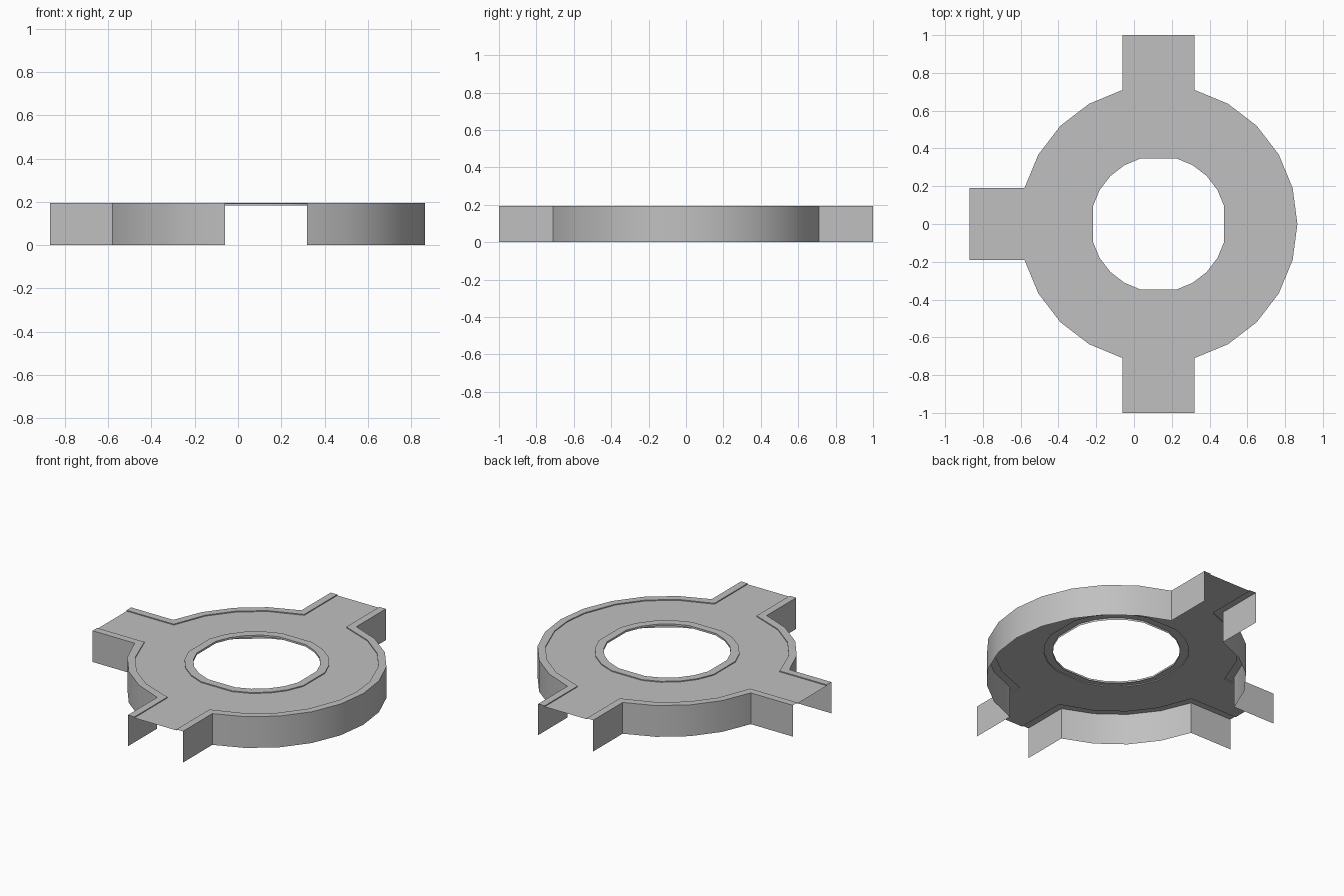
import bpy, bmesh, math

cube = bpy.data.objects.get("Cube")
if cube:
    bpy.data.objects.remove(cube, do_unlink=True)

CX = 0.13                 # centre of the ring
TOP, ROAD = 0.195, 0.189  # kerb top and road surface
STEP = math.radians(15)
ARMS = {1: 1.0, 2: 1.0, 3: 1.0}  # quarter turn -> reach of each arm
ARMS[2] = 0.87 + CX

grey = bpy.data.materials.new("concrete grey")
grey.use_nodes = True
colour = (0.53, 0.53, 0.53, 1)
grey.diffuse_color = colour
grey.node_tree.nodes["Principled BSDF"].inputs["Base Color"].default_value = colour


def polar(r, a):
    return (CX + r * math.cos(a), r * math.sin(a))


def turned(u, v, quarter):
    """Point u along and v across the arm at the given quarter turn."""
    c, s = [(1, 0), (0, 1), (-1, 0), (0, -1)][quarter]
    return (CX + u * c - v * s, u * s + v * c)


def outline(r, half):
    """Circle with three straight arms, counter-clockwise."""
    pts = []
    joint = math.sqrt(r * r - half * half)
    for q in range(4):
        if q in ARMS:
            pts += [turned(joint, -half, q), turned(ARMS[q], -half, q),
                    turned(ARMS[q], half, q), turned(joint, half, q)]
        else:
            pts += [turned(joint, -half, q), turned(r, 0, q),
                    turned(r, 0, q), turned(joint, half, q)]
        pts += [polar(r, q * math.pi / 2 + k * STEP) for k in (2, 3, 4)]
    return pts


def ring(r):
    """Loop for the centre hole, with points matching the outline."""
    pts = []
    for q in range(4):
        a = q * math.pi / 2
        lo, hi = polar(r, a - STEP), polar(r, a + STEP)
        mid = turned(r * math.cos(STEP), 0, q)
        pts += [lo, lo, hi, hi] if q in ARMS else [lo, mid, mid, hi]
        pts += [polar(r, a + k * STEP) for k in (2, 3, 4)]
    return pts


def loft(name, loops, open_ends=False):
    """Skin neighbouring loops; open_ends leaves the arm mouths free."""
    bm = bmesh.new()
    rows = [[bm.verts.new((x, y, z)) for x, y in pts] for pts, z in loops]
    n = len(rows[0])
    for a, b in zip(rows, rows[1:]):
        for i in range(n):
            if open_ends and i % 7 == 1:
                continue
            j = (i + 1) % n
            bm.faces.new((a[i], a[j], b[j], b[i]))
    bmesh.ops.remove_doubles(bm, verts=bm.verts, dist=0.0005)
    mesh = bpy.data.meshes.new(name)
    bm.to_mesh(mesh)
    bm.free()
    mesh.materials.append(grey)
    obj = bpy.data.objects.new(name, mesh)
    bpy.context.collection.objects.link(obj)
    bpy.ops.object.select_all(action="DESELECT")
    obj.select_set(True)
    bpy.context.view_layer.objects.active = obj
    bpy.ops.object.shade_smooth_by_angle(angle=math.radians(30))
    return obj


outer = outline(0.735, 0.19)
inner = outline(0.69, 0.145)
kerb_ring, hole = ring(0.41), ring(0.36)

# Hanging side walls with the raised kerb along their top
loft("outer_wall_and_kerb",
     [(outer, 0), (outer, TOP), (inner, TOP), (inner, ROAD)], open_ends=True)
# Flat road with its three arms
loft("road_surface", [(inner, ROAD), (kerb_ring, ROAD)])
# Raised kerb around the centre opening
loft("centre_kerb",
     [(kerb_ring, ROAD), (kerb_ring, TOP), (hole, TOP), (hole, ROAD - 0.006)])
